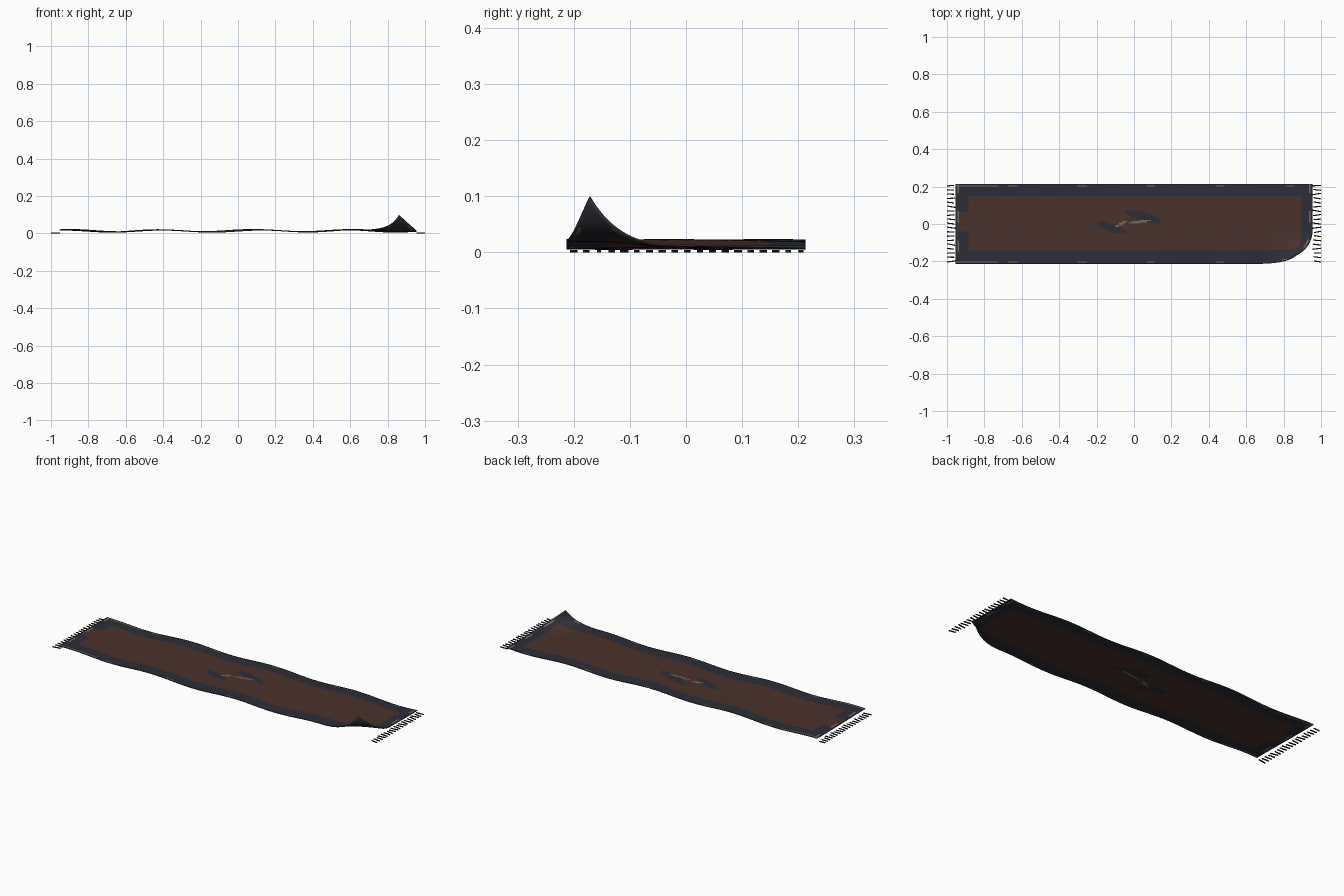
import bpy, bmesh, math, random
from mathutils import Vector, Matrix

random.seed(4)
cube = bpy.data.objects.get("Cube")
if cube:
    bpy.data.objects.remove(cube)


def material(name, rgb):
    m = bpy.data.materials.new(name)
    m.use_nodes = True
    m.diffuse_color = (*rgb, 1)
    bsdf = m.node_tree.nodes["Principled BSDF"]
    bsdf.inputs["Base Color"].default_value = (*rgb, 1)
    bsdf.inputs["Roughness"].default_value = 0.9
    return m


brown = material("worn brown", (0.069, 0.032, 0.024))
slate = material("dark slate", (0.026, 0.027, 0.038))
tan = material("faded tan", (0.17, 0.15, 0.11))
thread = material("fringe black", (0.012, 0.012, 0.014))

HALF_X, HALF_Y = 0.955, 0.213


def clamp(v):
    return max(0.0, min(1.0, v))


def drape(x, y):
    """Rolling waves of the cloth, with one front corner curled up."""
    wave = math.cos(math.tau * (x + 0.92) / 0.51 + 1.5 * y)
    z = 0.0155 + 0.0055 * wave + 0.0025 * math.sin(9 * y + 3 * x)
    curl = (clamp((x - 0.66) / 0.295) * clamp((-0.03 - y) / 0.183)) ** 2
    return Vector((x - 0.095 * curl, y + 0.043 * curl, z + 0.085 * curl))


def in_ellipse(x, y, cx, cy, rx, ry, tilt):
    c, s = math.cos(tilt), math.sin(tilt)
    u, v = (x - cx) * c + (y - cy) * s, (y - cy) * c - (x - cx) * s
    return (u / rx) ** 2 + (v / ry) ** 2 < 1


def pattern(x, y):
    """0 = field, 1 = border and motif, 2 = faded trim."""
    # worn remains of the outer trim lines
    if abs(abs(y) - 0.205) < 0.003 and (x < -0.72 or math.sin(17 * x) > 0.93):
        return 2
    if abs(abs(x) - 0.94) < 0.005 and math.sin(40 * y) > 0.4:
        return 2
    # central motif
    if in_ellipse(x, y, -0.07, 0.0, 0.03, 0.008, 0.5):
        return 2
    if in_ellipse(x, y, 0.03, 0.012, 0.06, 0.006, 0.1):
        return 2
    if in_ellipse(x, y, 0.05, 0.04, 0.1, 0.024, -0.3):
        return 1
    if in_ellipse(x, y, -0.12, -0.02, 0.08, 0.022, -0.35):
        return 1
    # straight sides, uneven ends
    left_end = -0.885 - 0.055 * (abs(y - 0.01) < 0.05)
    return 0 if -0.142 < y < 0.15 and left_end < x < 0.892 else 1


# Cloth sheet, coloured face by face on the flat grid and then draped
bm = bmesh.new()
bmesh.ops.create_grid(bm, x_segments=190, y_segments=71, size=1)
for v in bm.verts:
    v.co.x *= HALF_X
    v.co.y *= HALF_Y
for f in bm.faces:
    c = f.calc_center_median()
    f.material_index = pattern(c.x, c.y)
    f.smooth = True
for v in bm.verts:
    v.co = drape(v.co.x, v.co.y)
mesh = bpy.data.meshes.new("rug_cloth")
bm.to_mesh(mesh)
bm.free()
for m in (brown, slate, tan):
    mesh.materials.append(m)
cloth = bpy.data.objects.new("rug_cloth", mesh)
bpy.context.collection.objects.link(cloth)
thick = cloth.modifiers.new("thickness", "SOLIDIFY")
thick.thickness = 0.003
thick.offset = -1


# Fringe strands lying on the ground along each short end
def fringe(name, side):
    bm = bmesh.new()
    count = 19
    for i in range(count):
        y = -0.2 + 0.405 * i / (count - 1)
        length = random.uniform(0.035, 0.046)
        turn = Matrix.Rotation(random.uniform(-0.22, 0.22), 4, "Z")
        place = Matrix.Translation((side * (0.999 - length / 2), y, 0.002))
        scale = Matrix.Diagonal((length, 0.006, 0.004, 1))
        bmesh.ops.create_cube(bm, size=1, matrix=place @ turn @ scale)
    mesh = bpy.data.meshes.new(name)
    bm.to_mesh(mesh)
    bm.free()
    mesh.materials.append(thread)
    bpy.context.collection.objects.link(bpy.data.objects.new(name, mesh))


fringe("left_fringe", 1)
fringe("right_fringe", -1)
